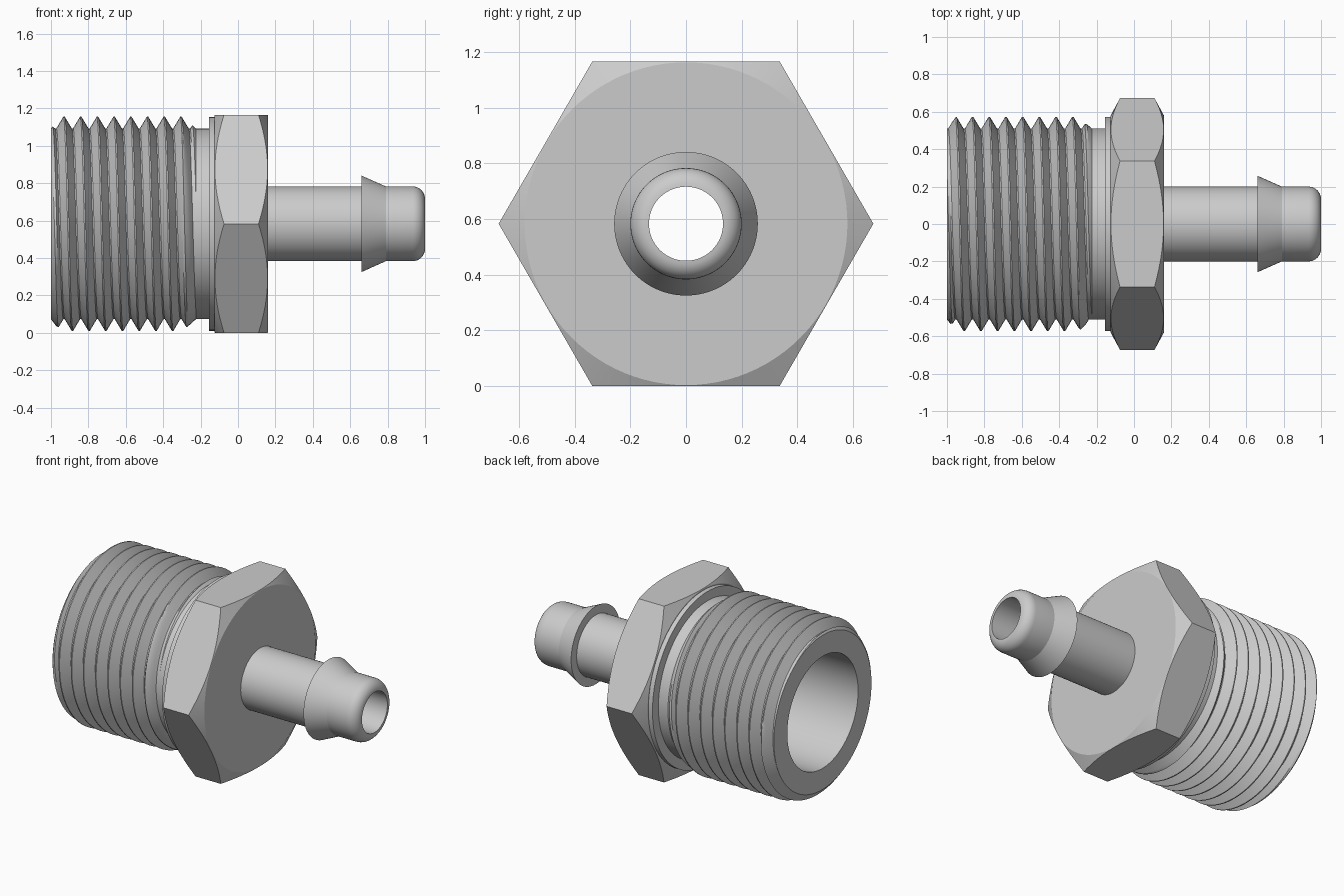
import bpy, bmesh
from math import sin, cos, tau, pi, radians

if "Cube" in bpy.data.objects:
    bpy.data.objects.remove(bpy.data.objects["Cube"])

AXIS_Z = 0.583
SEGS = 96


def spin(name, profile, segs=SEGS):
    """Sweep a profile(theta) -> [(x, radius), ...] around the x-axis."""
    bm = bmesh.new()
    cols = []
    for i in range(segs + 1):
        a = tau * i / segs
        cols.append([bm.verts.new((x, r * cos(a), AXIS_Z + r * sin(a)))
                     for x, r in profile(a)])
    for c, d in zip(cols, cols[1:]):
        for j in range(len(c) - 1):
            bm.faces.new((c[j], d[j], d[j + 1], c[j + 1]))
    bmesh.ops.remove_doubles(bm, verts=bm.verts[:], dist=1e-5)
    mesh = bpy.data.meshes.new(name)
    bm.to_mesh(mesh)
    bm.free()
    obj = bpy.data.objects.new(name, mesh)
    bpy.context.collection.objects.link(obj)
    bpy.ops.object.select_all(action='DESELECT')
    obj.select_set(True)
    bpy.context.view_layer.objects.active = obj
    bpy.ops.object.shade_smooth_by_angle(angle=radians(20))
    return obj


# Threaded shank: right-hand helix clipped by a chamfer at each end
PITCH, ROOT, CREST = 0.0893, 0.51, 0.573
X0, X1 = -1.0, -0.225
STEPS = (0, .04, .17, .31, .46, .54, .69, .83, .96)


def thread_profile(a):
    start = -0.93 + PITCH * (a / tau - 0.25)
    pts = [(X0, 0.37), (X0, ROOT)]
    for k in range(-2, 10):
        for f in STEPS:
            x = min(max(start + PITCH * (k + f), X0), X1)
            u = ((x - start) / PITCH) % 1.0
            t = (abs(u - 0.5) * 2 - 0.08) / 0.84
            r = ROOT + (CREST - ROOT) * min(max(t, 0), 1)
            r = min(r, ROOT + 1.3 * (x - X0), ROOT + 0.9 * (X1 - x))
            pts.append((x, r))
    return pts + [(X1, ROOT), (-0.155, ROOT)]


spin("threaded_shank", thread_profile)

# Thin collar behind the hexagon
spin("collar", lambda a: [(-0.155, ROOT), (-0.155, 0.572), (-0.125, 0.572)])


# Hexagon with conically chamfered corners
def hex_profile(a):
    r = 0.583 / cos((a % (pi / 3)) - pi / 6)
    cut = (r - 0.58) * 0.54
    return [(-0.125, 0.572), (-0.125, 0.58), (-0.125 + cut, r),
            (0.16 - cut, r), (0.16, 0.58), (0.16, 0.2)]


spin("hex_flange", hex_profile)

# Hose tail with one barb and a rounded tip
FIL = 0.067
tip = [(1 - FIL + FIL * sin(t * pi / 16), 0.2 - FIL + FIL * cos(t * pi / 16))
       for t in range(9)]
tail = [(0.16, 0.2), (0.66, 0.2), (0.66, 0.258), (0.79, 0.2)] + tip
spin("barbed_tail", lambda a: tail)

# Stepped through bore
bore = [(1.0, 0.2 - FIL), (-0.1, 0.2 - FIL), (-0.1, 0.37), (-1.0, 0.37)]
spin("bore", lambda a: bore)
